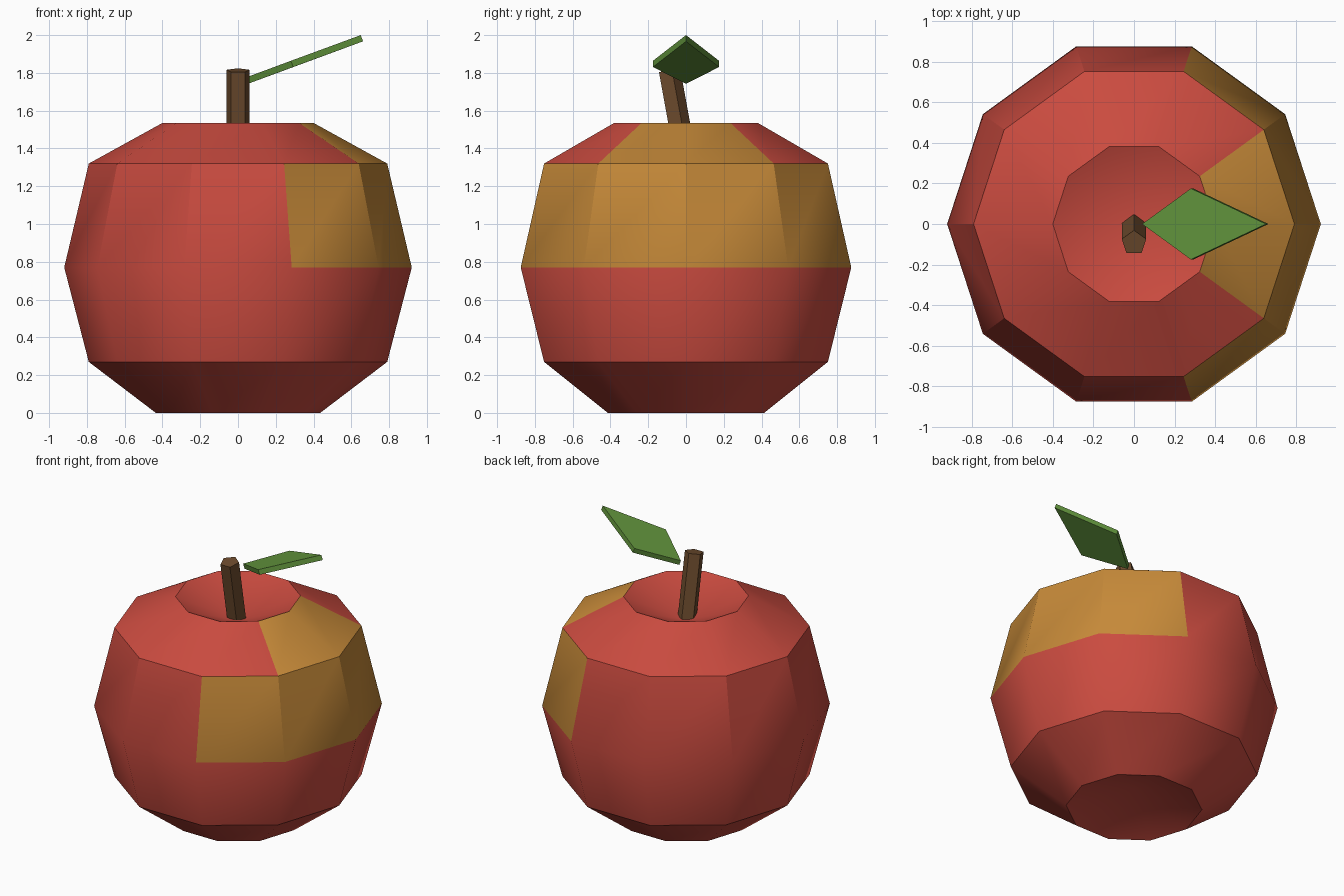
import bpy, bmesh, math
from mathutils import Matrix, Vector

cube = bpy.data.objects.get("Cube")
if cube:
    bpy.data.objects.remove(cube, do_unlink=True)


def material(name, rgb):
    mat = bpy.data.materials.new(name)
    mat.use_nodes = True
    mat.diffuse_color = (*rgb, 1)
    bsdf = next(n for n in mat.node_tree.nodes if n.type == "BSDF_PRINCIPLED")
    bsdf.inputs["Base Color"].default_value = (*rgb, 1)
    return mat


def finish(name, bm, *mats):
    bmesh.ops.recalc_face_normals(bm, faces=bm.faces[:])
    mesh = bpy.data.meshes.new(name)
    bm.to_mesh(mesh)
    bm.free()
    for mat in mats:
        mesh.materials.append(mat)
    obj = bpy.data.objects.new(name, mesh)
    bpy.context.collection.objects.link(obj)
    return obj


red = material("apple red", (0.59, 0.07, 0.05))
gold = material("golden blush", (0.56, 0.25, 0.04))
brown = material("stem brown", (0.15, 0.07, 0.026))
green = material("leaf green", (0.12, 0.29, 0.045))

# Fruit: ten-sided lathe, dimpled at both ends
SIDES = 10
PROFILE = [(0.435, 0), (0.79, 0.27), (0.92, 0.77), (0.79, 1.32), (0.40, 1.535)]
BLUSH = {2: 72, 3: 36}  # band: half-angle of the blush around +x
bm = bmesh.new()
step = math.tau / SIDES
rings = [[bm.verts.new((r * math.cos(i * step), r * math.sin(i * step), z))
          for i in range(SIDES)] for r, z in PROFILE]
for band, (low, high) in enumerate(zip(rings, rings[1:])):
    for i in range(SIDES):
        j = (i + 1) % SIDES
        face = bm.faces.new((low[i], low[j], high[j], high[i]))
        c = face.calc_center_median()
        if abs(math.degrees(math.atan2(c.y, c.x))) < BLUSH.get(band, 0):
            face.material_index = 1
for ring, depth in ((rings[0], 0.14), (rings[-1], 1.37)):
    tip = bm.verts.new((0, 0, depth))
    for i in range(SIDES):
        bm.faces.new((ring[i], ring[(i + 1) % SIDES], tip))
fruit = finish("fruit", bm, red, gold)
bpy.ops.object.select_all(action="DESELECT")
fruit.select_set(True)
bpy.context.view_layer.objects.active = fruit
bpy.ops.object.shade_smooth_by_angle(angle=math.radians(35))

# Stem: five-sided, leaning forward
bm = bmesh.new()
length = 0.48
lean = Matrix.Rotation(0.18, 4, "X")
top = Matrix.Translation((0, -0.093, 1.813))
bmesh.ops.create_cone(bm, cap_ends=True, segments=5, radius1=0.063, radius2=0.063,
                      depth=length,
                      matrix=top @ lean @ Matrix.Translation((0, 0, -length / 2)))
finish("stem", bm, brown)

# Leaf: thin diamond slab rising toward +x
bm = bmesh.new()
outline = [(0.04, 0, 1.775), (0.28, -0.175, 1.864), (0.65, 0, 2.0), (0.28, 0.175, 1.864)]
face = bm.faces.new([bm.verts.new(p) for p in outline])
grown = bmesh.ops.extrude_face_region(bm, geom=[face], use_keep_orig=True)
bmesh.ops.translate(bm, vec=Vector((0.012, 0, -0.033)),
                    verts=[g for g in grown["geom"] if isinstance(g, bmesh.types.BMVert)])
finish("leaf", bm, green)
